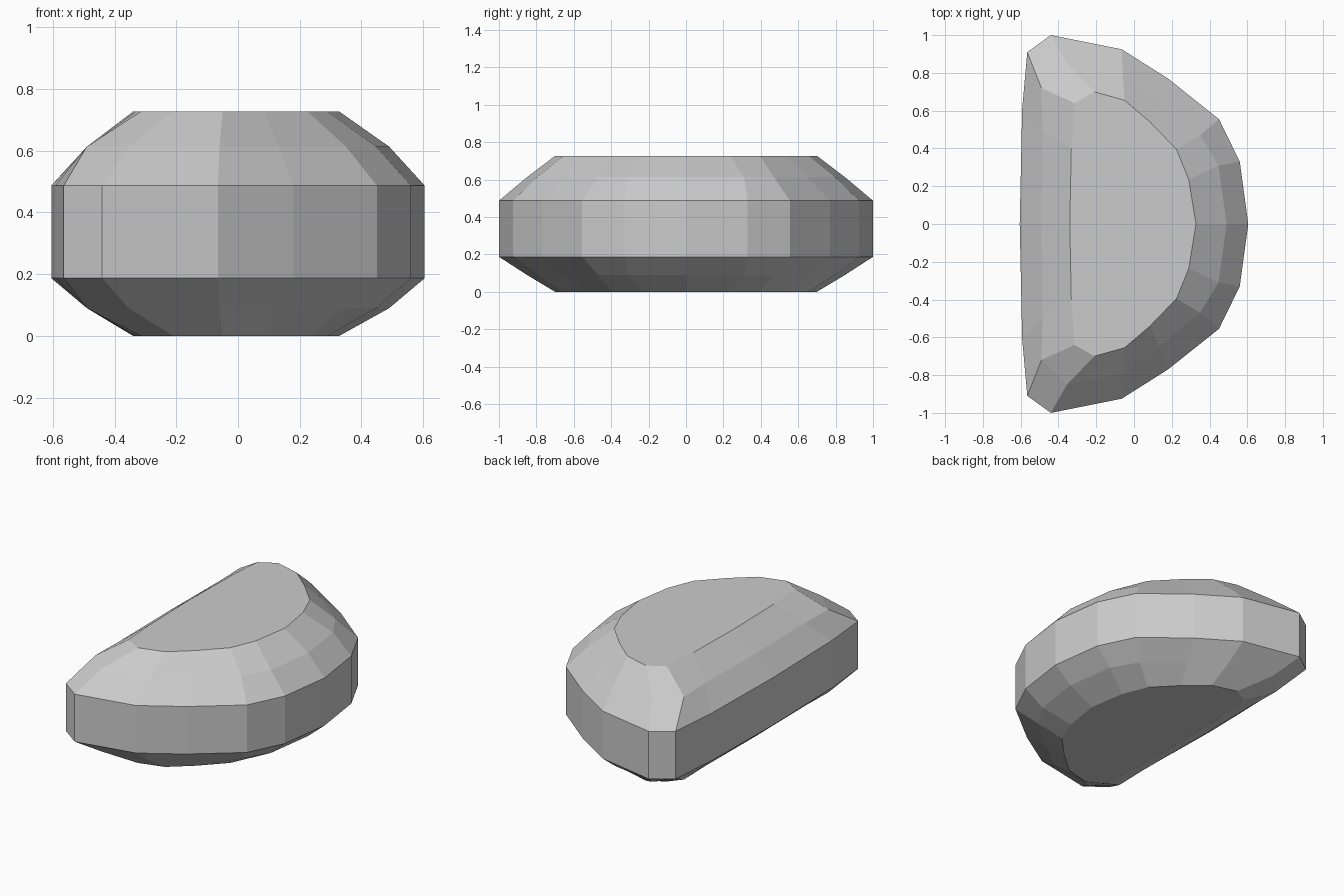
import bpy, bmesh

if "Cube" in bpy.data.objects:
    bpy.data.objects.remove(bpy.data.objects["Cube"])

# Half outlines (y >= 0), from the round side's middle to the straight side's middle
OUTER = [(0.605, 0), (0.56, 0.33), (0.45, 0.555), (0.18, 0.77), (-0.065, 0.925),
         (-0.44, 1.0), (-0.565, 0.91), (-0.592, 0.61), (-0.605, 0)]
BEVEL = [(0.49, 0), (0.447, 0.31), (0.35, 0.47), (0.132, 0.65), (-0.06, 0.795),
         (-0.355, 0.85), (-0.49, 0.72), (-0.485, 0.5), (-0.49, 0)]
CAP = [(0.328, 0), (0.29, 0.235), (0.225, 0.395), (0.085, 0.54), (-0.05, 0.655),
       (-0.21, 0.70), (-0.315, 0.64), (-0.332, 0.4), (-0.34, 0)]

# Stack of outlines from the base up to the flat top
LAYERS = [(CAP, 0.0), (BEVEL, 0.09), (OUTER, 0.187),
          (OUTER, 0.487), (BEVEL, 0.613), (CAP, 0.727)]


def full_ring(half):
    return half + [(x, -y) for x, y in half[-2:0:-1]]


def loft(name, layers):
    bm = bmesh.new()
    rings = [[bm.verts.new((x, y, z)) for x, y in full_ring(half)] for half, z in layers]
    n = len(rings[0])
    for low, high in zip(rings, rings[1:]):
        for i in range(n):
            j = (i + 1) % n
            bm.faces.new((low[i], low[j], high[j], high[i]))
    bm.faces.new(rings[0][::-1])
    bm.faces.new(rings[-1])
    bmesh.ops.recalc_face_normals(bm, faces=bm.faces[:])
    mesh = bpy.data.meshes.new(name)
    bm.to_mesh(mesh)
    bm.free()
    obj = bpy.data.objects.new(name, mesh)
    bpy.context.collection.objects.link(obj)
    return obj


# Half-round faceted stone
loft("half_round_stone", LAYERS)
